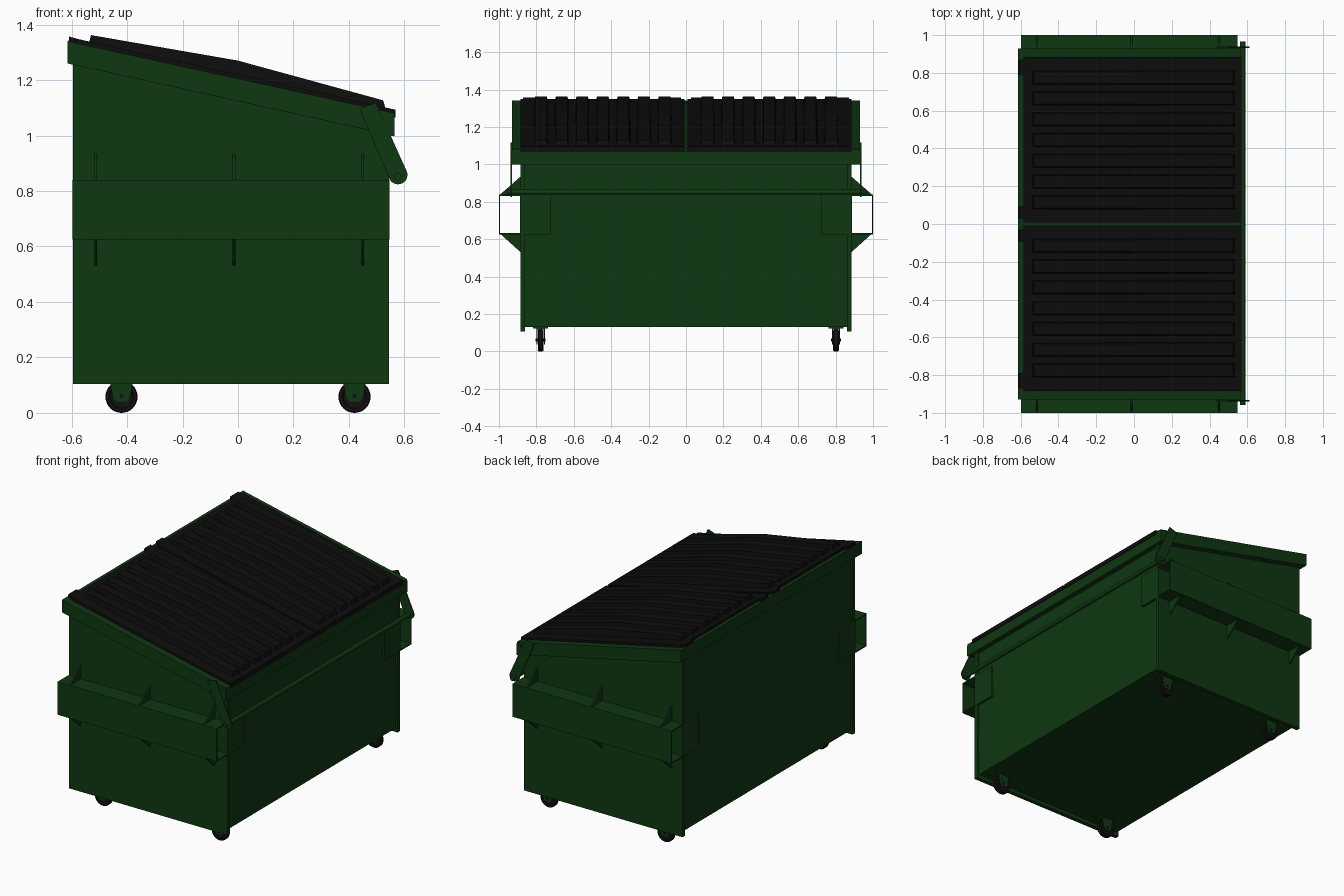
import bpy, bmesh, math
from mathutils import Vector

if "Cube" in bpy.data.objects:
    bpy.data.objects.remove(bpy.data.objects["Cube"])


def material(name, rgb):
    m = bpy.data.materials.new(name)
    m.diffuse_color = (*rgb, 1)
    m.use_nodes = True
    m.node_tree.nodes["Principled BSDF"].inputs["Base Color"].default_value = m.diffuse_color
    return m


GREEN = material("dark green paint", (0.0048, 0.038, 0.0058))
BLACK = material("black plastic", (0.004, 0.004, 0.004))
RUBBER = material("wheel rubber", (0.007, 0.005, 0.006))


def finish(name, bm, mat):
    bmesh.ops.recalc_face_normals(bm, faces=bm.faces)
    me = bpy.data.meshes.new(name)
    bm.to_mesh(me)
    bm.free()
    me.materials.append(mat)
    ob = bpy.data.objects.new(name, me)
    bpy.context.collection.objects.link(ob)
    return ob


def prism(name, pts, a, b, mat, axis="y"):
    """Extrude a profile from a to b: (x, z) points along y, or (y, z) points along x."""
    bm = bmesh.new()
    put = (lambda p, t: (p[0], t, p[1])) if axis == "y" else (lambda p, t: (t, p[0], p[1]))
    lo = [bm.verts.new(put(p, a)) for p in pts]
    hi = [bm.verts.new(put(p, b)) for p in pts]
    bm.faces.new(lo)
    bm.faces.new(hi[::-1])
    n = len(pts)
    for i in range(n):
        j = (i + 1) % n
        bm.faces.new((lo[i], hi[i], hi[j], lo[j]))
    return finish(name, bm, mat)


def box(name, x0, x1, y0, y1, z0, z1, mat):
    return prism(name, [(x0, z0), (x1, z0), (x1, z1), (x0, z1)], y0, y1, mat)


def lathe_y(name, cx, cy, cz, profile, mat, n=32):
    """Spin (radius, y offset) rings about a y axis, capped at both ends."""
    bm = bmesh.new()
    rings = []
    for r, dy in profile:
        rings.append([bm.verts.new((cx + r * math.cos(2 * math.pi * i / n), cy + dy,
                                    cz + r * math.sin(2 * math.pi * i / n))) for i in range(n)])
    for p, q in zip(rings, rings[1:]):
        for i in range(n):
            bm.faces.new((p[i], p[(i + 1) % n], q[(i + 1) % n], q[i]))
    bm.faces.new(rings[0])
    bm.faces.new(rings[-1])
    ob = finish(name, bm, mat)
    bpy.context.view_layer.objects.active = ob
    ob.select_set(True)
    bpy.ops.object.shade_smooth_by_angle(angle=math.radians(35))
    ob.select_set(False)
    return ob


def slope(x):
    """Height of the sloping top edge."""
    return 1.205 - 0.22 * x


# Bin body with lightly creased front and back sheets
creases = [(0.13, 0), (0.37, 0.004), (0.58, 0), (0.80, 0.004)]
right = [(0.531 + d, z) for z, d in creases] + [(0.531, slope(0.531) - 0.005)]
left = [(-0.581 - d, z) for z, d in creases] + [(-0.581, slope(-0.581) - 0.005)]
prism("bin_body", right + left[::-1], -0.865, 0.865, GREEN)

# Top rims on the short ends
box("front_rim", 0.53, 0.565, -0.935, 0.935, 0.998, 1.07, GREEN)
prism("back_rim", [(-0.615, 1.26), (-0.58, 1.26), (-0.58, slope(-0.58)), (-0.615, slope(-0.615))],
      -0.93, 0.93, GREEN)

for s, side in ((-1, "near"), (1, "far")):
    # Side wall and sloped rim
    prism(f"{side}_side_wall", [(-0.595, 0.105), (0.545, 0.105), (0.545, slope(0.545) - 0.01),
                                (-0.595, slope(-0.595) - 0.01)], s * 0.86, s * 0.886, GREEN)
    prism(f"{side}_side_rim", [(-0.615, 1.26), (0.565, 0.998), (0.565, slope(0.565)),
                               (-0.615, slope(-0.615))], s * 0.88, s * 0.93, GREEN)

    # Open fork pocket: outer, top and bottom plates
    prism(f"{side}_fork_pocket", [(s * 0.88, 0.84), (s, 0.84), (s, 0.626), (s * 0.88, 0.626),
                                  (s * 0.88, 0.634), (s * 0.994, 0.634), (s * 0.994, 0.832),
                                  (s * 0.88, 0.832)], -0.597, 0.547, GREEN, "x")
    # Triangular gussets above and below the pocket
    for i, x in enumerate((-0.513, -0.014, 0.45)):
        for level, z0, z1 in (("upper", 0.838, 0.935), ("lower", 0.63, 0.53)):
            prism(f"{side}_{level}_gusset_{i + 1}", [(s * 0.884, z0), (s * 0.995, z0), (s * 0.884, z1)],
                  x - 0.005, x + 0.005, GREEN, "x")
    # Corner reinforcing plates
    for end, x0, x1 in (("front", 0.53, 0.546), ("back", -0.596, -0.58)):
        box(f"{side}_{end}_corner_plate", x0, x1, s * 0.725, s * 0.887, 0.626, 0.84, GREEN)

    # Lid stop arm with a rounded lower end
    arc = [(0.577 + 0.034 * math.cos(a), 0.858 + 0.034 * math.sin(a))
           for a in [math.radians(205 + 180 * k / 12) for k in range(13)]]
    prism(f"{side}_lid_arm", [(0.497, 1.118), (0.437, 1.098)] + arc, s * 0.931, s * 0.939, GREEN)

    # Lid panel, front lip and hinge knuckles
    y0, y1 = s * 0.008, s * 0.885
    prism(f"{side}_lid", [(-0.585, slope(-0.585) - 0.01), (0.562, slope(0.562) - 0.015),
                          (0.562, slope(0.562) + 0.013), (-0.585, slope(-0.585) + 0.016)], y0, y1, BLACK)
    box(f"{side}_lid_lip", 0.555, 0.568, y0, y1, 1.065, 1.094, BLACK)
    for i, yc in enumerate((0.06, 0.83)):
        w = 0.032 if i == 0 else 0.042
        prism(f"{side}_lid_hinge_{i + 1}", [(-0.612, 1.325), (-0.57, 1.315), (-0.57, 1.346), (-0.609, 1.357)],
              s * yc - w, s * yc + w, BLACK)

    # Raised lid ribs, tallest at mid length
    for i in range(7):
        yc = s * (0.115 + 0.11 * i)
        bm = bmesh.new()
        rings = []
        for xb, xt, zt in ((-0.54, -0.53, 1.362), (0, 0, 1.27), (0.535, 0.523, 1.127)):
            rings.append([bm.verts.new(c) for c in (
                (xb, yc - 0.039, slope(xb)), (xt, yc - 0.031, zt),
                (xt, yc + 0.031, zt), (xb, yc + 0.039, slope(xb)))])
        for p, q in zip(rings, rings[1:]):
            for k in range(4):
                bm.faces.new((p[k], p[(k + 1) % 4], q[(k + 1) % 4], q[k]))
        bm.faces.new(rings[0])
        bm.faces.new(rings[-1])
        finish(f"{side}_lid_rib_{i + 1}", bm, BLACK)

# Cross rod joining the lid arms
lathe_y("lid_arm_rod", 0.575, 0, 0.852, [(0.014, -0.957), (0.014, 0.965)], GREEN, 16)

# Casters
for x in (-0.42, 0.42):
    for y in (-0.777, 0.802):
        tag = ("front" if x > 0 else "back") + ("_near" if y < 0 else "_far")
        lathe_y(f"{tag}_wheel", x, y, 0.058, [(0.025, -0.008), (0.04, -0.009), (0.044, -0.015), (0.054, -0.015),
                                              (0.058, -0.010), (0.058, 0.010), (0.054, 0.015), (0.044, 0.015),
                                              (0.04, 0.009), (0.025, 0.008)], RUBBER)
        lathe_y(f"{tag}_axle", x, y, 0.06, [(0.008, -0.027), (0.008, 0.027)], RUBBER, 12)
        box(f"{tag}_caster_plate", x - 0.045, x + 0.045, y - 0.04, y + 0.04, 0.122, 0.132, GREEN)
        box(f"{tag}_fork_crown", x - 0.043, x + 0.043, y - 0.022, y + 0.022, 0.117, 0.124, GREEN)
        for s in (-1, 1):
            prism(f"{tag}_fork_{'a' if s < 0 else 'b'}",
                  [(x - 0.043, 0.122), (x + 0.043, 0.122), (x + 0.03, 0.05), (x + 0.018, 0.038),
                   (x - 0.018, 0.038), (x - 0.03, 0.05)], y + s * 0.017, y + s * 0.022, GREEN)
